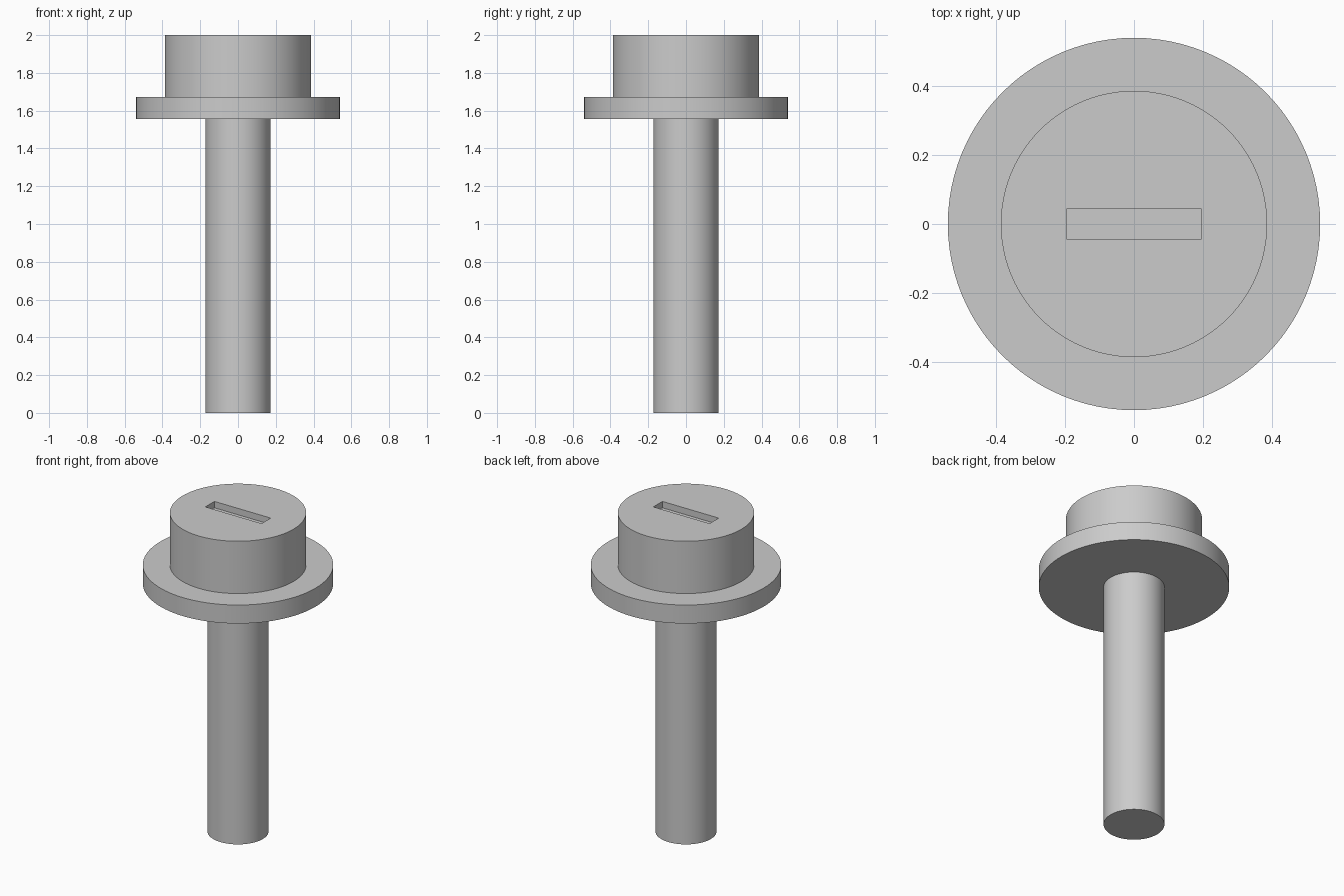
import bpy
import math

cube = bpy.data.objects.get("Cube")
if cube:
    bpy.data.objects.remove(cube, do_unlink=True)

SEGMENTS = 96
TOP = 2.0

steel = bpy.data.materials.new("grey_steel")
steel.use_nodes = True
grey = (0.6, 0.6, 0.6, 1.0)
steel.diffuse_color = grey
steel.node_tree.nodes["Principled BSDF"].inputs["Base Color"].default_value = grey


def cylinder(name, radius, bottom, top):
    bpy.ops.mesh.primitive_cylinder_add(
        vertices=SEGMENTS, radius=radius, depth=top - bottom,
        location=(0, 0, (bottom + top) / 2))
    part = bpy.context.object
    part.name = name
    part.data.materials.append(steel)
    return part


def smooth(part):
    bpy.ops.object.select_all(action="DESELECT")
    part.select_set(True)
    bpy.context.view_layer.objects.active = part
    bpy.ops.object.shade_smooth_by_angle(angle=math.radians(30))


# Shaft, flange and head stacked on one axis
shaft = cylinder("shaft", 0.173, 0.0, 1.556)
flange = cylinder("flange", 0.541, 1.556, 1.672)
head = cylinder("head", 0.387, 1.672, TOP)

# Shallow driver slot cut into the head
slot_depth = 0.04
bpy.ops.mesh.primitive_cube_add(size=1, location=(0, 0, TOP))
cutter = bpy.context.object
cutter.name = "slot_cutter"
cutter.dimensions = (0.39, 0.09, slot_depth * 2)
bpy.ops.object.transform_apply(location=False, rotation=False, scale=True)
cutter.data.materials.append(steel)

slot = head.modifiers.new("slot", "BOOLEAN")
slot.operation = "DIFFERENCE"
slot.solver = "EXACT"
slot.object = cutter
bpy.context.view_layer.objects.active = head
bpy.ops.object.modifier_apply(modifier=slot.name)
bpy.data.objects.remove(cutter, do_unlink=True)

for part in (shaft, flange, head):
    smooth(part)
